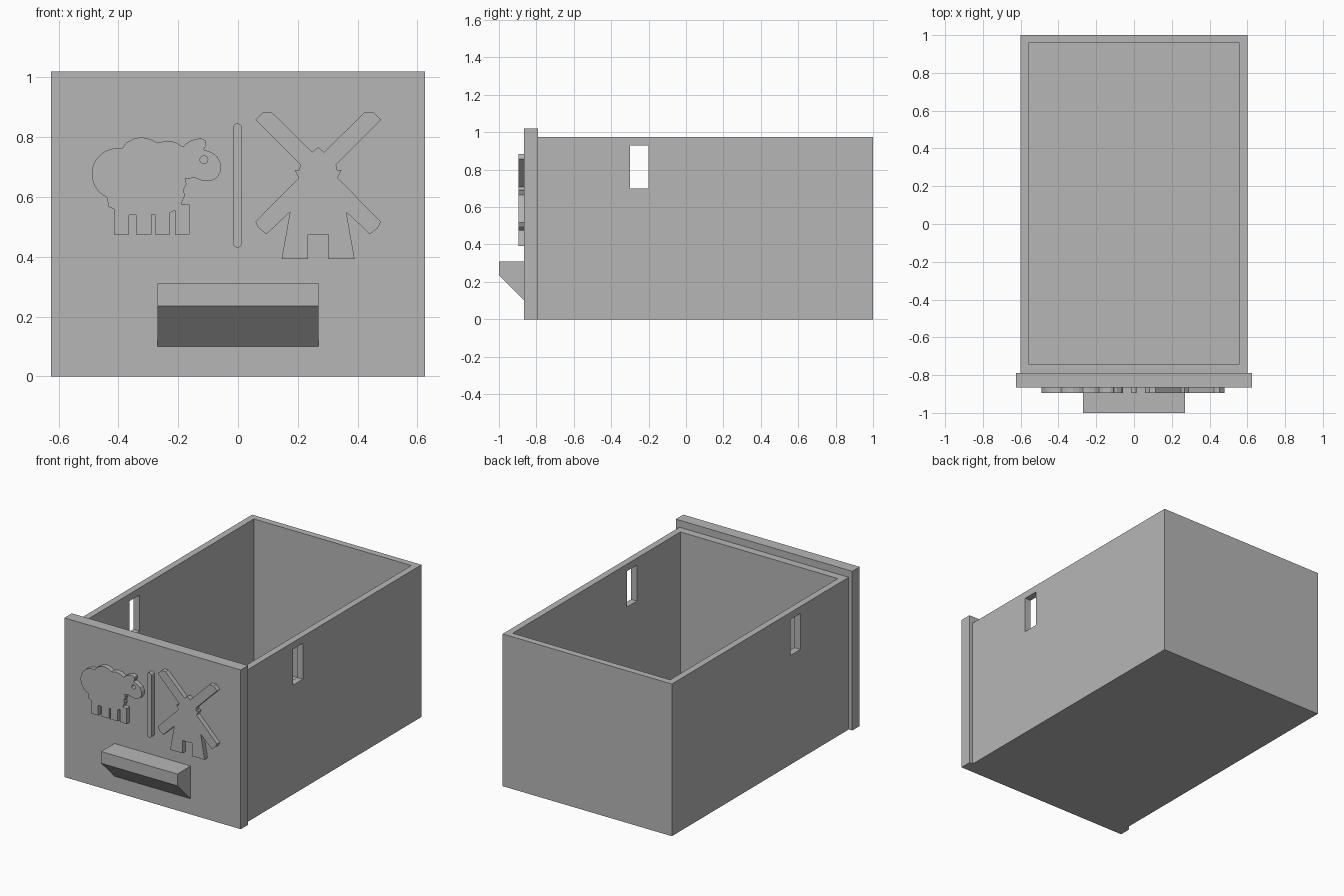
import bpy
import bmesh
from math import cos, sin, radians, pi

default = bpy.data.objects.get("Cube")
if default:
    bpy.data.objects.remove(default, do_unlink=True)

grey = bpy.data.materials.new("plain grey")
grey.use_nodes = True
tone = (0.47, 0.47, 0.47, 1)
grey.diffuse_color = tone
grey.node_tree.nodes["Principled BSDF"].inputs["Base Color"].default_value = tone

PLATE_BACK, PLATE_FRONT, RELIEF_FRONT = -0.79, -0.865, -0.895


def box(name, low, high):
    """Axis-aligned box between two corners."""
    mesh = bpy.data.meshes.new(name)
    bm = bmesh.new()
    bmesh.ops.create_cube(bm, size=1)
    for v in bm.verts:
        v.co = [(a + b) / 2 + c * (b - a) for a, b, c in zip(low, high, v.co)]
    bm.to_mesh(mesh)
    bm.free()
    mesh.materials.append(grey)
    obj = bpy.data.objects.new(name, mesh)
    bpy.context.collection.objects.link(obj)
    return obj


def cut(target, cutter):
    """Subtract the cutter, then discard it."""
    cutter.hide_render = True
    mod = target.modifiers.new("cut", "BOOLEAN")
    mod.operation = "DIFFERENCE"
    mod.solver = "EXACT"
    mod.object = cutter
    bpy.context.view_layer.objects.active = target
    bpy.ops.object.modifier_apply(modifier=mod.name)
    bpy.data.objects.remove(cutter, do_unlink=True)


def arc(x, z, radius, start, end, steps):
    """Points along a circular arc, angles in degrees."""
    angles = [radians(start + (end - start) * i / steps) for i in range(steps + 1)]
    return [(x + radius * cos(a), z + radius * sin(a)) for a in angles]


def relief(name, *outlines):
    """Raised plate on the front panel; inner outlines become holes."""
    curve = bpy.data.curves.new(name, "CURVE")
    curve.dimensions = "2D"
    curve.fill_mode = "BOTH"
    curve.extrude = (PLATE_FRONT - RELIEF_FRONT) / 2
    for points in outlines:
        spline = curve.splines.new("POLY")
        spline.points.add(len(points) - 1)
        for p, (x, z) in zip(spline.points, points):
            p.co = (x, z, 0, 1)
        spline.use_cyclic_u = True
        spline.use_smooth = False
    curve.materials.append(grey)
    obj = bpy.data.objects.new(name, curve)
    obj.location.y = (PLATE_FRONT + RELIEF_FRONT) / 2
    obj.rotation_euler.x = pi / 2
    bpy.context.collection.objects.link(obj)
    bpy.ops.object.select_all(action="DESELECT")
    obj.select_set(True)
    bpy.context.view_layer.objects.active = obj
    bpy.ops.object.convert(target="MESH")
    return obj


# Open drawer box with a slot through both side walls
drawer = box("drawer_box", (-0.6, PLATE_BACK, 0), (0.6, 1, 0.975))
cut(drawer, box("cavity", (-0.558, -0.74, 0.042), (0.558, 0.958, 1.2)))
cut(drawer, box("side_slots", (-0.8, -0.3, 0.7), (0.8, -0.2, 0.93)))

# Front panel, slightly larger than the box
box("front_panel", (-0.625, PLATE_FRONT, 0), (0.625, PLATE_BACK, 1.02))

# Handle: a block whose underside slopes back to the panel
handle = box("handle", (-0.27, -1, 0.1), (0.27, PLATE_FRONT, 0.31))
for v in handle.data.vertices:
    if v.co.y < -0.95 and v.co.z < 0.2:
        v.co.z = 0.235

# Upright divider bar with rounded ends
relief("divider_bar", arc(-0.002, 0.831, 0.015, 0, 180, 10)
       + arc(-0.002, 0.446, 0.015, 180, 360, 10))

# Sheep: rump, legs, throat, head, ear and wavy back
rump = arc(-0.403, 0.677, 0.086, 86, 246, 18)
legs = [(-0.433, 0.567), (-0.415, 0.56)]
for left, right, top in ((-0.415, -0.365, 0.54), (-0.341, -0.289, 0.542),
                         (-0.277, -0.227, 0.547), (-0.211, -0.162, 0.575)):
    legs += [(left, 0.475), (right, 0.475), (right, top)]
    if right < -0.2:
        legs.append((right + (0.024 if right < -0.3 else 0.012 if right < -0.25 else 0.016),
                     top + (0.008 if right > -0.25 else 0)))
throat = [(-0.19, 0.577), (-0.178, 0.604), (-0.182, 0.624), (-0.172, 0.644), (-0.177, 0.66)]
head = [(-0.145, 0.664), (-0.12, 0.654), (-0.09, 0.653), (-0.069, 0.665),
        (-0.057, 0.686), (-0.057, 0.71), (-0.069, 0.735), (-0.09, 0.75), (-0.115, 0.758)]
ear = [(-0.106, 0.773), (-0.108, 0.788), (-0.124, 0.796), (-0.145, 0.793),
       (-0.166, 0.784), (-0.185, 0.768)]
back = [(-0.208, 0.783), (-0.238, 0.788), (-0.27, 0.781), (-0.292, 0.793),
        (-0.322, 0.8), (-0.352, 0.794), (-0.376, 0.779), (-0.386, 0.764)]
eye = arc(-0.114, 0.724, 0.013, 0, 345, 23)
relief("sheep_relief", rump + legs + throat + head + ear + back, eye)

# Windmill: half outline mirrored about its axis
axis = 0.268
half = [(0.02, 0.75), (0.155, 0.883), (0.185, 0.883), (0.21, 0.858), (0.06, 0.708),
        (0.063, 0.69), (0.078, 0.69), (0.065, 0.664), (0.21, 0.517), (0.2, 0.497),
        (0.173, 0.475), (0.094, 0.55), (0.122, 0.393), (0.034, 0.393), (0.034, 0.475)]
relief("windmill_relief", [(axis, 0.766)] + [(axis + x, z) for x, z in half]
       + [(axis - x, z) for x, z in reversed(half)])
